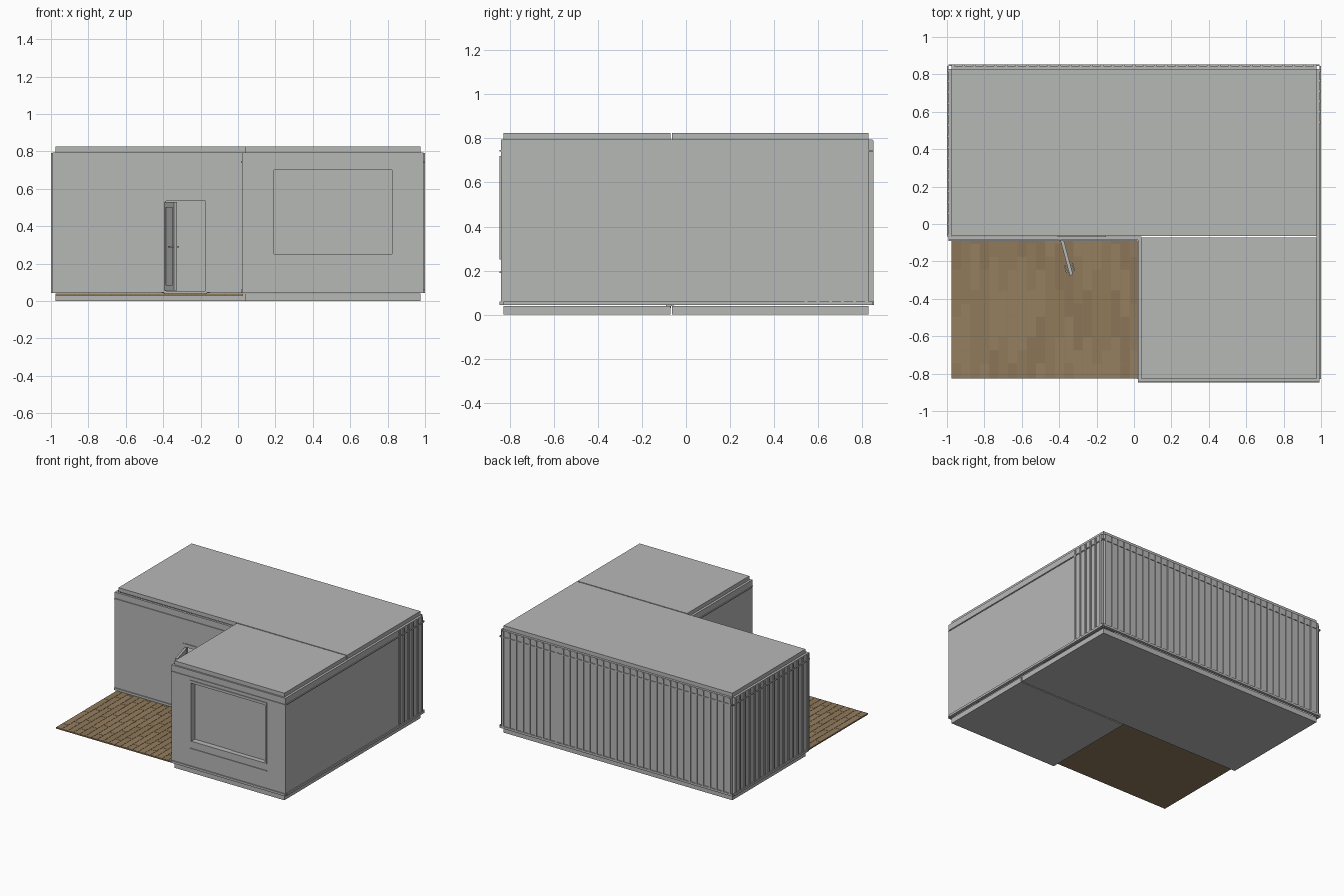
import bpy, bmesh, math, random
from mathutils import Matrix, Vector

random.seed(4)
if "Cube" in bpy.data.objects:
    bpy.data.objects.remove(bpy.data.objects["Cube"], do_unlink=True)


def material(name, rgb):
    m = bpy.data.materials.new(name)
    m.use_nodes = True
    m.diffuse_color = (*rgb, 1)
    m.node_tree.nodes["Principled BSDF"].inputs["Base Color"].default_value = (*rgb, 1)
    return m


GREY = material("panel grey", (0.47, 0.48, 0.47))
WOODS = [material("deck brown", (0.28, 0.195, 0.105)),
         material("deck light brown", (0.30, 0.21, 0.115)),
         material("deck dark brown", (0.26, 0.18, 0.097))]


def add_box(bm, x, y, z, mat=0):
    """Box spanning the (low, high) pairs x, y and z."""
    size = Vector((x[1] - x[0], y[1] - y[0], z[1] - z[0]))
    mid = Vector((sum(x), sum(y), sum(z))) / 2
    verts = bmesh.ops.create_cube(
        bm, size=1, matrix=Matrix.Translation(mid) @ Matrix.Diagonal((*size, 1)))["verts"]
    for f in {f for v in verts for f in v.link_faces}:
        f.material_index = mat


def make(name, boxes, mats=(GREY,)):
    bm = bmesh.new()
    for b in boxes:
        add_box(bm, *b)
    mesh = bpy.data.meshes.new(name)
    bm.to_mesh(mesh)
    bm.free()
    for m in mats:
        mesh.materials.append(m)
    ob = bpy.data.objects.new(name, mesh)
    bpy.context.collection.objects.link(ob)
    return ob


# Main levels and plan limits
WALL = (0.045, 0.795)
BASE = (0.043, 0.06)
RAIL = (0.741, 0.748)
SIDE, END, STEP, INNER = 0.975, 0.828, -0.067, 0.04
T = 0.018
PITCH = 0.057

# Floor and roof slabs, each in a rear and a front module
for name, z in (("floor", (0.0, 0.04)), ("roof", (0.795, 0.825))):
    make("rear_" + name, [((-SIDE, SIDE), (STEP + 0.004, END), z)])
    make("front_" + name, [((INNER, SIDE), (-END, STEP - 0.004), z)])

# Plain outer walls
make("side_wall", [((SIDE, SIDE + T), (-END, END), WALL)])
make("left_end_wall", [((-SIDE - T, -SIDE), (STEP, END), WALL)])
make("back_wall", [((-SIDE, SIDE), (END, END + T), WALL)])
make("terrace_side_wall", [((INNER - T, INNER), (-END, STEP), WALL)])

# Corrugation: narrow upright ribs standing on the cladding
rib_z = (0.06, 0.79)


def rib_positions(a, b):
    n = round((b - a) / PITCH)
    return [a + (b - a) * i / n for i in range(n + 1)]


W, D = 0.007, 0.006
make("back_ribs", [((x - W, x + W), (END + T, END + T + D), rib_z)
                   for x in rib_positions(-SIDE + W, SIDE - W)])
make("left_end_ribs", [((-SIDE - T - D, -SIDE - T), (y - W, y + W), rib_z)
                       for y in rib_positions(STEP + W, END - W)])
make("side_ribs", [((SIDE + T, SIDE + T + D), (y - W, y + W), rib_z)
                   for y in rib_positions(0.545, END - W)])

# Wall with the doorway
DOOR_X, DOOR_TOP = (-0.395, -0.165), 0.54
wy = (STEP - T, STEP)
make("doorway_wall", [
    ((-SIDE - T, DOOR_X[0]), wy, WALL),
    ((DOOR_X[1], INNER), wy, WALL),
    (DOOR_X, wy, (DOOR_TOP, WALL[1])),
])
fy = (STEP - T - 0.006, STEP + 0.01)
make("door_frame", [
    ((-0.41, -0.385), fy, (0.045, 0.54)),
    ((-0.175, -0.15), fy, (0.045, 0.54)),
    ((-0.41, -0.15), fy, (0.535, 0.56)),
    (DOOR_X, fy, (0.04, 0.052)),
])
make("wall_seam", [((-0.398, -0.392), (STEP - T - 0.003, STEP - T), (0.56, 0.795))])

# Open door leaf with raised frame and handles, hinged at its left edge
L, H = 0.195, 0.006
boxes = [((0, L), (-H, H), (0.055, 0.53))]
for s in (-1, 1):
    out = sorted((s * H, s * (H + 0.003)))
    grip = sorted((s * 0.018, s * 0.025))
    boxes += [((0, 0.025), out, (0.055, 0.53)), ((L - 0.025, L), out, (0.055, 0.53)),
              ((0, L), out, (0.055, 0.085)), ((0, L), out, (0.5, 0.53)),
              ((0.17, 0.178), sorted((s * H, s * 0.025)), (0.286, 0.294)),
              ((0.135, 0.178), grip, (0.286, 0.294))]
door = make("door_leaf", boxes)
door.location = (-0.385, STEP - T, 0)
door.rotation_euler.z = math.radians(-75)

# Front wall with the window opening
WX, WZ = (0.185, 0.83), (0.25, 0.71)
oy = (-END - T + 0.005, -END + 0.005)
make("window_wall", [
    ((INNER - T, WX[0]), oy, WALL),
    ((WX[1], SIDE + T), oy, WALL),
    (WX, oy, (WALL[0], WZ[0])),
    (WX, oy, (WZ[1], WALL[1])),
])
ry = (-END - T, -END + 0.04)
make("window_frame", [
    ((0.178, 0.192), ry, (0.25, 0.72)),
    ((0.823, 0.837), ry, (0.25, 0.72)),
    ((0.178, 0.837), ry, (0.7, 0.72)),
    ((0.178, 0.837), (-END, -END + 0.04), (0.243, 0.25)),
])
make("window_panes", [
    ((0.185, 0.507), (-END + 0.03, -END + 0.036), WZ),
    ((0.507, 0.83), (-END + 0.024, -END + 0.036), WZ),
])
make("sill_drip", [((0.18, 0.835), (-END - T, -END - 0.01), (0.19, 0.196))])


# Trim running along every wall: base flashing and upper rail
def trim(name, z, d):
    out_x, out_y = SIDE + T, END + T
    make(name, [
        ((-out_x, out_x), (out_y, out_y + d), z),
        ((out_x, out_x + d), (-END, out_y), z),
        ((-out_x - d, -out_x), (STEP, out_y), z),
        ((INNER - T, out_x), (-END - T + 0.005 - d, -END), z),
        ((INNER - T - d, INNER - T), (-END, STEP - T), z),
    ])
    gap = (-0.41, -0.15) if z == BASE else (0, 0)
    make(name + "_terrace", [
        ((-out_x, gap[0]), (STEP - T - d, STEP - T), z),
        ((gap[1], INNER - T), (STEP - T - d, STEP - T), z),
    ])


trim("base_flashing", BASE, 0.007)
trim("upper_rail", RAIL, 0.006)

# Terrace deck of staggered boards laid front to back
x0, x1, y0, y1 = -SIDE, INNER - T + 0.005, -0.825, STEP
cols = 20
w = (x1 - x0) / cols
boards = [((x0, x1), (y0, y1), (0.03, 0.038), 0)]
for i in range(cols):
    y = y0
    run = 0.08 + 0.07 * (i % 3)
    while y < y1 - 0.001:
        e = min(y + run, y1)
        boards.append(((x0 + i * w + 0.001, x0 + (i + 1) * w - 0.001),
                       (y + 0.001, e - 0.001), (0.038, 0.04), random.randrange(3)))
        y, run = e, 0.25
make("terrace_deck", boards, WOODS)
